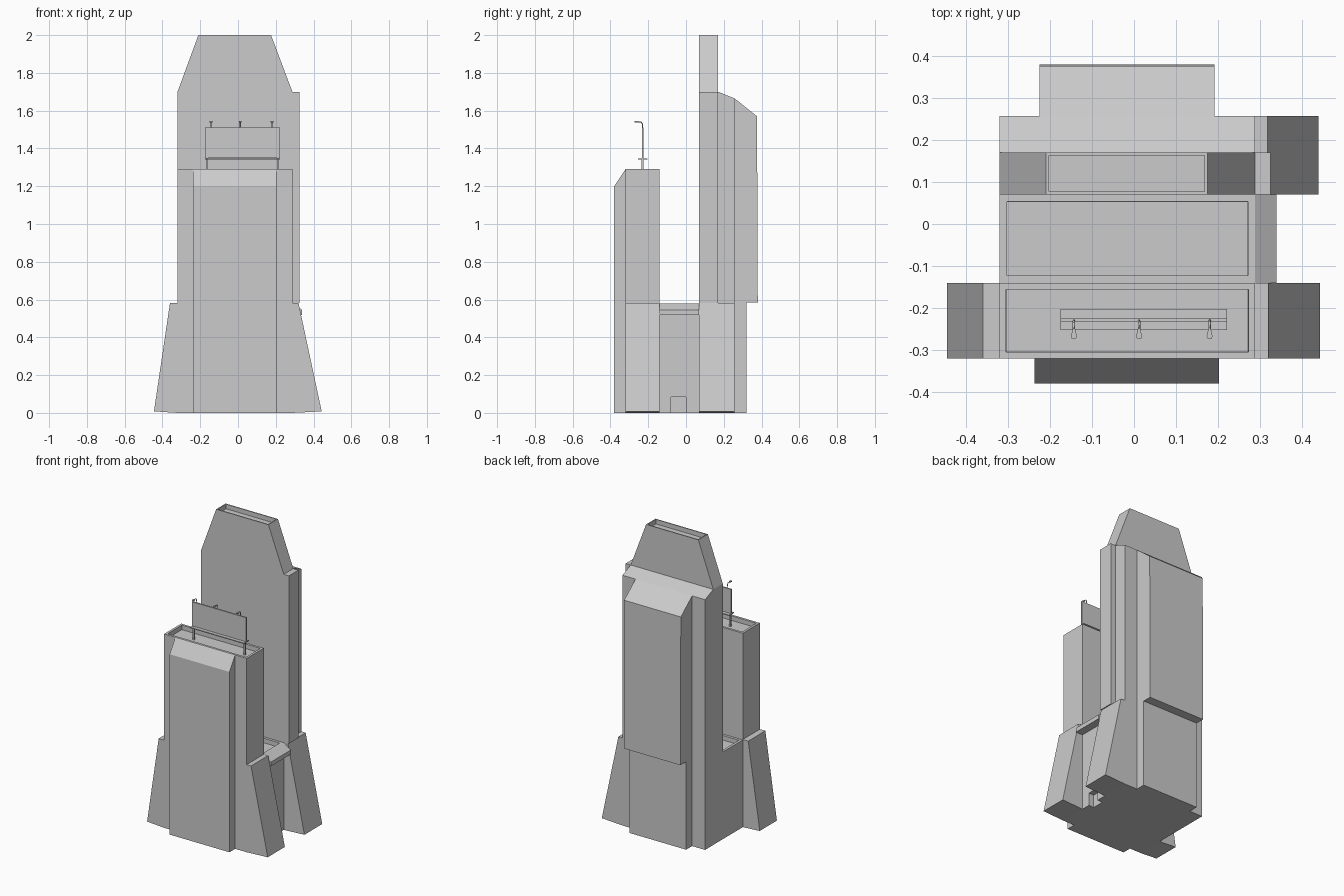
import bpy, bmesh
from mathutils import Vector

if "Cube" in bpy.data.objects:
    bpy.data.objects.remove(bpy.data.objects["Cube"])


def prism(name, profile, axis, a, b, rim=0, depth=0.03):
    """Extrude a 2D profile along an axis; optionally sink the roof inside a parapet."""
    place = {'x': lambda p, t: (t, p[0], p[1]),
             'y': lambda p, t: (p[0], t, p[1]),
             'z': lambda p, t: (p[0], p[1], t)}[axis]
    bm = bmesh.new()
    low = [bm.verts.new(place(p, a)) for p in profile]
    high = [bm.verts.new(place(p, b)) for p in profile]
    bm.faces.new(low)
    bm.faces.new(high)
    n = len(profile)
    for i in range(n):
        j = (i + 1) % n
        bm.faces.new((low[i], low[j], high[j], high[i]))
    bmesh.ops.recalc_face_normals(bm, faces=bm.faces)
    if rim:
        top = max(bm.faces, key=lambda f: f.calc_center_median().z)
        # inner ring first, then a second zero-width ring that drops down
        bmesh.ops.inset_region(bm, faces=[top], thickness=rim)
        bmesh.ops.inset_region(bm, faces=[top], thickness=0.0005)
        bmesh.ops.translate(bm, verts=top.verts, vec=(0, 0, -depth))
    me = bpy.data.meshes.new(name)
    bm.to_mesh(me)
    bm.free()
    ob = bpy.data.objects.new(name, me)
    bpy.context.collection.objects.link(ob)
    return ob


def box(name, x0, x1, y0, y1, z0, z1, rim=0, depth=0.03):
    return prism(name, [(x0, y0), (x1, y0), (x1, y1), (x0, y1)], 'z', z0, z1, rim, depth)


L, R = -0.32, 0.288

# Front tower with its chamfered front bay
box("front_tower", L, R, -0.32, -0.14, 0, 1.29, 0.022)
prism("front_bay", [(-0.32, 0), (-0.38, 0), (-0.38, 1.2), (-0.32, 1.29)], 'x', -0.237, 0.203)

# Low connecting block with an entrance recess and sloped awning
link = box("connecting_block", L, R, -0.14, 0.07, 0, 0.58, 0.024)
cutter = box("door_cutter", 0.25, 0.35, -0.08, 0, -0.05, 0.085)
cutter.hide_render = True
cutter.hide_set(True)
cutter.display_type = 'WIRE'
mod = link.modifiers.new("door", 'BOOLEAN')
mod.operation = 'DIFFERENCE'
mod.object = cutter
prism("awning", [(R, 0.58), (0.34, 0.545), (0.34, 0.517), (R, 0.517)], 'y', -0.14, 0.07)

# Tall rear tower: tapered slab, sloped rear block, overhanging bay, side fin
prism("tall_slab", [(L, 0), (R, 0), (R, 1.7), (0.175, 2.0), (-0.21, 2.0), (L, 1.7)],
      'y', 0.07, 0.17, 0.01)
prism("rear_block", [(0.17, 0), (0.257, 0), (0.257, 1.665), (0.17, 1.7)], 'x', L, R)
prism("rear_bay", [(0.257, 0.585), (0.38, 0.585), (0.376, 1.57), (0.257, 1.665)],
      'x', -0.225, 0.192)
box("rear_base", -0.225, 0.192, 0.257, 0.32, 0, 0.585)
box("side_fin", R, 0.325, 0.07, 0.17, 0.583, 1.7)

# Sloping buttresses: wall x, top outer x, foot outer x, y range
for name, wall, top, foot, y0, y1 in (
        ("front_left_buttress", L, -0.36, -0.445, -0.32, -0.14),
        ("front_right_buttress", R, 0.32, 0.443, -0.32, -0.14),
        ("rear_right_buttress", R, 0.318, 0.44, 0.07, 0.257)):
    prism(name, [(wall, 0), (foot, 0.008), (top, 0.583), (wall, 0.583)], 'y', y0, y1)

# Rooftop billboard: panel, catwalk, posts
box("billboard_panel", -0.175, 0.222, -0.234, -0.224, 1.35, 1.51)
box("billboard_catwalk", -0.175, 0.222, -0.253, -0.203, 1.342, 1.348)
for i, x in enumerate((-0.165, 0.212)):
    box(f"billboard_post_{i}", x - 0.005, x + 0.005, -0.236, -0.226, 1.255, 1.35)

# Gooseneck lamps above the billboard
for i, x in enumerate((-0.143, 0.012, 0.18)):
    cu = bpy.data.curves.new("lamp_arm", 'CURVE')
    cu.dimensions = '3D'
    cu.bevel_depth = 0.003
    cu.bevel_resolution = 0
    cu.use_fill_caps = True
    sp = cu.splines.new('POLY')
    path = [(-0.229, 1.505), (-0.231, 1.53), (-0.238, 1.54), (-0.258, 1.542)]
    sp.points.add(len(path) - 1)
    for p, (y, z) in zip(sp.points, path):
        p.co = (x, y, z, 1)
    bpy.context.collection.objects.link(bpy.data.objects.new(f"lamp_arm_{i}", cu))
    prism(f"lamp_head_{i}", [(x - 0.003, -0.25), (x - 0.007, -0.267), (x - 0.005, -0.273),
                             (x + 0.005, -0.273), (x + 0.007, -0.267), (x + 0.003, -0.25)],
          'z', 1.537, 1.544)
